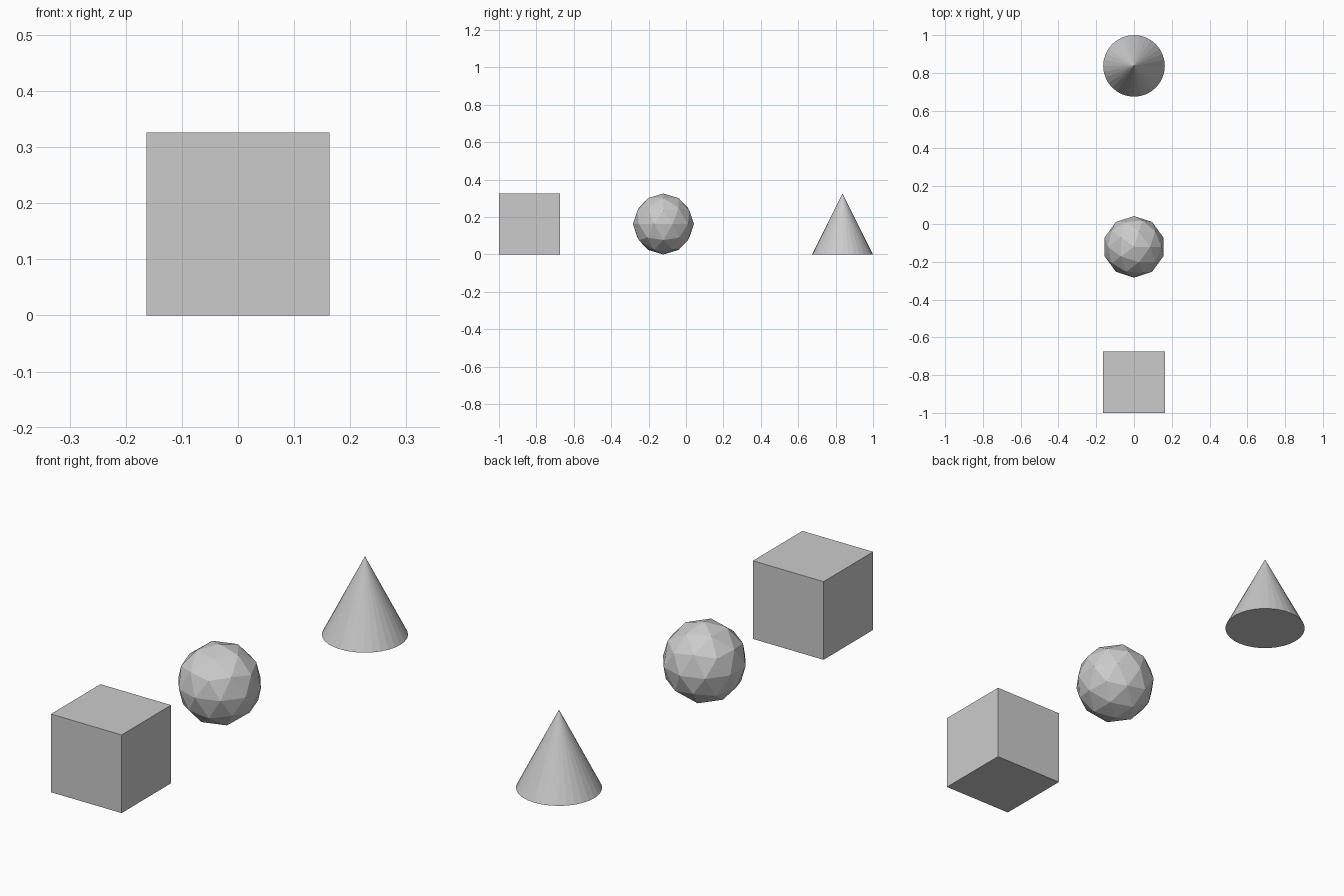
import bpy

if "Cube" in bpy.data.objects:
    bpy.data.objects.remove(bpy.data.objects["Cube"])

R = 0.163  # half the height of every solid

# Cube at the front
bpy.ops.mesh.primitive_cube_add(size=2 * R, location=(0, -1 + R, R))
bpy.context.object.name = "cube_block"

# Low-poly faceted ball in the middle
bpy.ops.mesh.primitive_ico_sphere_add(subdivisions=2, radius=R, location=(0, -0.121, R))
bpy.context.object.name = "faceted_ball"

# Cone at the back
bpy.ops.mesh.primitive_cone_add(vertices=32, radius1=R, radius2=0, depth=2 * R,
                                location=(0, 1 - R, R))
bpy.context.object.name = "cone"
